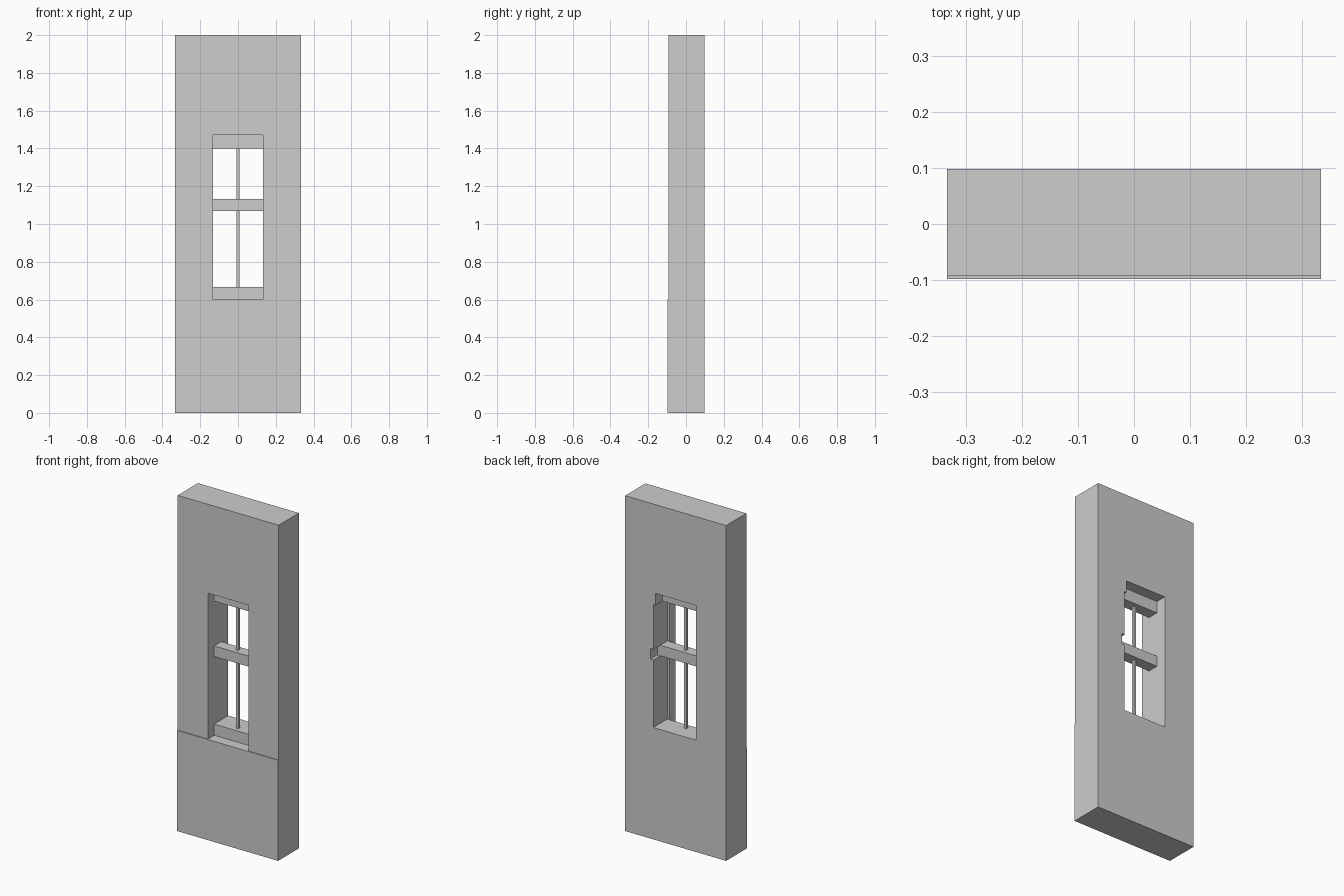
import bpy
import bmesh

cube = bpy.data.objects.get("Cube")
if cube:
    bpy.data.objects.remove(cube, do_unlink=True)

stone = bpy.data.materials.new("light_grey")
stone.use_nodes = True
colour = (0.61, 0.61, 0.61, 1)
stone.diffuse_color = colour
stone.node_tree.nodes["Principled BSDF"].inputs["Base Color"].default_value = colour


def box(name, x, y, z):
    """Box spanning the given (min, max) ranges."""
    bm = bmesh.new()
    bmesh.ops.create_cube(bm, size=1)
    for v in bm.verts:
        v.co = [r[0] if c < 0 else r[1] for c, r in zip(v.co, (x, y, z))]
    mesh = bpy.data.meshes.new(name)
    bm.to_mesh(mesh)
    bm.free()
    mesh.materials.append(stone)
    obj = bpy.data.objects.new(name, mesh)
    bpy.context.collection.objects.link(obj)
    return obj


def cut(target, x, y, z):
    """Subtract a box from the target and discard the cutter."""
    cutter = box("cutter", x, y, z)
    cutter.hide_render = True
    mod = target.modifiers.new("cut", "BOOLEAN")
    mod.operation = "DIFFERENCE"
    mod.solver = "EXACT"
    mod.object = cutter
    graph = bpy.context.evaluated_depsgraph_get()
    mesh = bpy.data.meshes.new_from_object(target.evaluated_get(graph))
    target.modifiers.clear()
    target.data = mesh
    bpy.data.objects.remove(cutter, do_unlink=True)


HALF = 0.333            # half width of the wall
OPEN = 0.133            # half width of the window
FRONT, BACK = -0.093, 0.098
BAR = (-0.034, 0.033)   # depth of the window bars
SILL, HEAD = 0.6, 1.47

# Wall with the window opening, and its slightly proud lower facing
wall = box("wall", (-HALF, HALF), (FRONT, BACK), (0, 2))
box("lower_facing", (-HALF, HALF), (-0.098, FRONT), (0, SILL))
cut(wall, (-OPEN, OPEN), (-0.2, BAR[0]), (SILL, HEAD))
cut(wall, (-OPEN, OPEN), (-0.05, 0.2), (0.667, HEAD))

# Rebate in the left jamb, with a deeper pocket behind the transom
cut(wall, (0.1, 0.147), (BAR[0], 0.2), (0.667, 1.4))
cut(wall, (0.1, 0.166), (BAR[0], 0.2), (1.07, 1.133))

# Horizontal bars
box("window_head", (-OPEN, OPEN), BAR, (1.4, HEAD))
box("transom", (-OPEN, 0.166), BAR, (1.07, 1.133))

# Upright bars in the upper and lower lights
for name, z in (("upper_mullion", (1.133, 1.4)), ("lower_mullion", (0.667, 1.07))):
    box(name, (-0.008, 0.008), (-0.009, 0.009), z)
